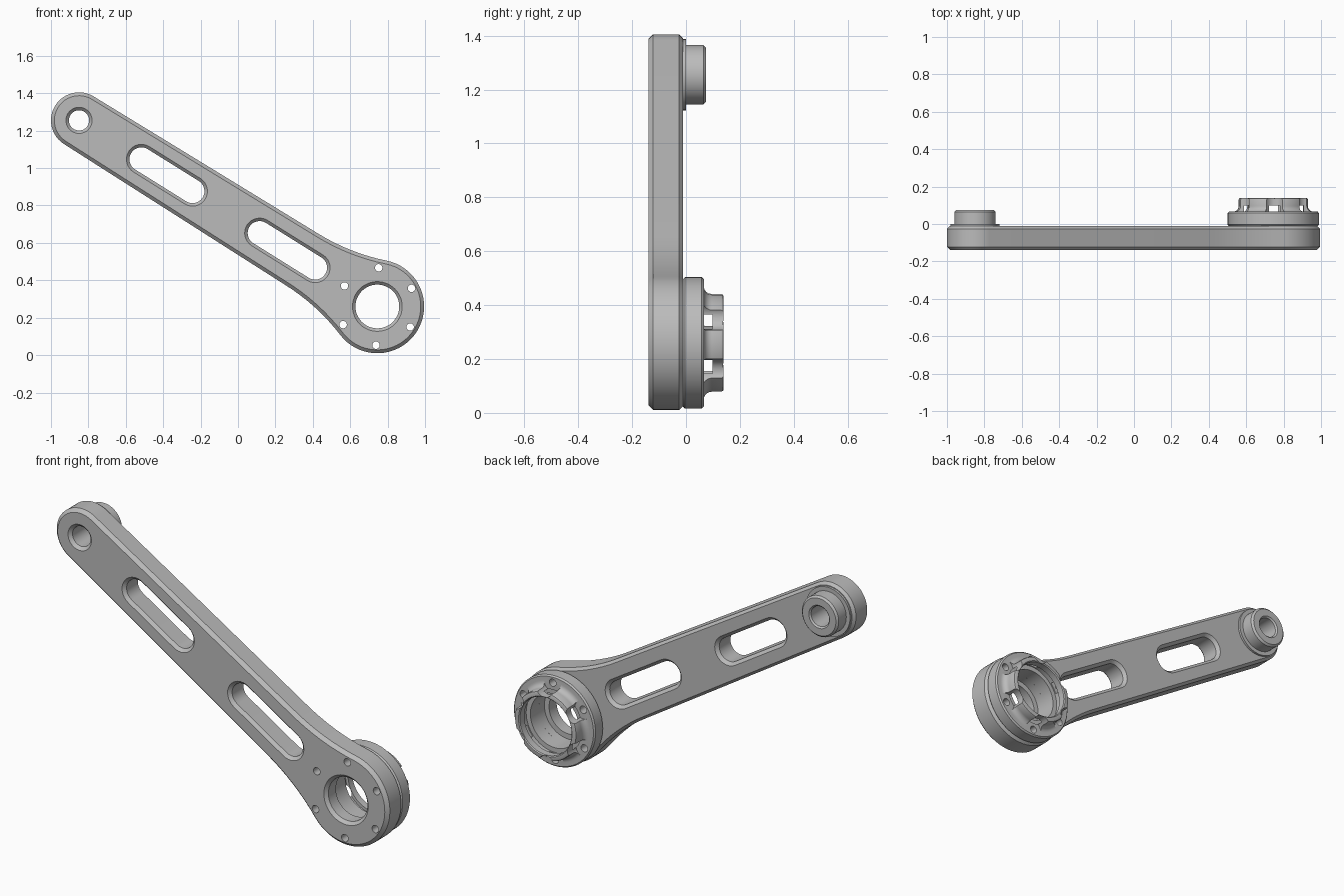
import bpy, bmesh, math
from math import pi, cos, sin, radians, atan2, hypot

if "Cube" in bpy.data.objects:
    bpy.data.objects.remove(bpy.data.objects["Cube"])

SMALL = (-0.85, 1.255)          # small end centre (x, z)
BIG = (0.745, 0.26)             # big end centre (x, z)
L = hypot(BIG[0] - SMALL[0], BIG[1] - SMALL[1])
A = atan2(BIG[1] - SMALL[1], BIG[0] - SMALL[0])

grey = bpy.data.materials.new("machined_grey")
grey.diffuse_color = (0.5, 0.5, 0.5, 1)
grey.use_nodes = True
grey.node_tree.nodes["Principled BSDF"].inputs["Base Color"].default_value = grey.diffuse_color


def world(u, v):
    """Arm coordinates (along, across) to x, z."""
    return SMALL[0] + u * cos(A) - v * sin(A), SMALL[1] + u * sin(A) + v * cos(A)


def loft(name, rings, closed=False):
    """Skin a list of equal-length point rings; cap the ends or close the loop."""
    bm = bmesh.new()
    vs = [[bm.verts.new(p) for p in r] for r in rings]
    n = len(vs[0])
    pairs = list(zip(vs, vs[1:])) + ([(vs[-1], vs[0])] if closed else [])
    for a, b in pairs:
        for i in range(n):
            j = (i + 1) % n
            bm.faces.new((a[i], a[j], b[j], b[i]))
    if not closed:
        bm.faces.new(vs[0])
        bm.faces.new(vs[-1])
    bmesh.ops.recalc_face_normals(bm, faces=bm.faces)
    me = bpy.data.meshes.new(name)
    bm.to_mesh(me)
    bm.free()
    me.materials.append(grey)
    ob = bpy.data.objects.new(name, me)
    bpy.context.collection.objects.link(ob)
    return ob


def lathe(name, centre, profile, closed=False, seg=48):
    """Turn (radius, y) points round a y-axis through centre."""
    return loft(name, [[(centre[0] + r * cos(2 * pi * i / seg), y,
                         centre[1] + r * sin(2 * pi * i / seg)) for i in range(seg)]
                       for r, y in profile], closed)


def cut(ob, cutter):
    m = ob.modifiers.new("cut", 'BOOLEAN')
    m.operation, m.solver, m.object = 'DIFFERENCE', 'EXACT', cutter
    bpy.context.view_layer.objects.active = ob
    bpy.ops.object.modifier_apply(modifier=m.name)
    bpy.data.objects.remove(cutter)


def arc(cx, cy, r, a0, a1, n):
    return [(cx + r * cos(a0 + (a1 - a0) * i / n), cy + r * sin(a0 + (a1 - a0) * i / n))
            for i in range(n + 1)]


# Arm outline, inset by o for the chamfers
U0, V0, RB = 1.40, 0.163, 0.25
RF = ((L - U0) ** 2 + V0 ** 2 - RB ** 2) / (2 * (RB - V0))
TA = atan2(V0 + RF, U0 - L)


def outline(o, y):
    fillet = arc(U0, V0 + RF, RF + o, -pi / 2, TA - pi, 8)
    pts = arc(0, 0, 0.15 - o, 1.5 * pi, 0.5 * pi, 24)
    pts += fillet
    pts += arc(L, 0, RB - o, TA, -TA, 36)[1:-1]
    pts += [(u, -v) for u, v in reversed(fillet)]
    return [(x, y, z) for x, z in (world(u, v) for u, v in pts)]


def slot(u0, u1, r, y):
    pts = arc(u0, 0, r, 1.5 * pi, 0.5 * pi, 16) + arc(u1, 0, r, 0.5 * pi, -0.5 * pi, 16)
    return [(x, y, z) for x, z in (world(u, v) for u, v in pts)]


YF, YB = -0.14, -0.012          # arm front and back
arm = loft("arm", [outline(0.018, YF), outline(0, YF + 0.018),
                   outline(0, YB - 0.014), outline(0.014, YB)])

# Chamfered lightening slots
for u0, u1 in ((0.393, 0.715), (1.138, 1.488)):
    cut(arm, loft("slot_cutter", [slot(u0, u1, r, y) for r, y in (
        (0.09, YF - 0.01), (0.08, YF), (0.064, YF + 0.016),
        (0.064, YB - 0.016), (0.08, YB), (0.09, YB + 0.01))]))

# Pin hole and stepped bearing bore
cut(arm, lathe("pin_cutter", SMALL, [(0.08, YF - 0.01), (0.07, YF), (0.054, YF + 0.016), (0.054, 0.02)]))
cut(arm, lathe("bore_cutter", BIG, [(0.143, YF - 0.01), (0.133, YF), (0.117, YF + 0.016),
                                    (0.117, -0.06), (0.145, -0.06), (0.145, 0.02)]))

# Small end boss on its thin seat
boss = lathe("pin_boss", SMALL, [(0.054, YB), (0.132, YB), (0.132, 0), (0.11, 0), (0.11, 0.065),
                                 (0.1, 0.075), (0.062, 0.075), (0.054, 0.067)], closed=True)

# Bearing housing: flange, concave fillet, crown, inner groove
concave = [(0.215 + 0.03 * cos(t), 0.096 + 0.03 * sin(t))
           for t in (radians(270 - 15 * i) for i in range(7))]
housing = lathe("bearing_housing", BIG, [
    (0.145, YB), (0.236, YB), (0.244, YB + 0.008), (0.244, 0.058), (0.237, 0.066)]
    + concave + [(0.185, 0.13), (0.182, 0.137), (0.175, 0.14), (0.16, 0.14), (0.155, 0.135),
                 (0.155, 0.098), (0.17, 0.098), (0.17, 0.06), (0.145, 0.06)], closed=True, seg=60)

# Six screw holes with head pockets that break into the groove
for k in range(6):
    a = radians(28 + 60 * k)
    c = (BIG[0] + 0.207 * cos(a), BIG[1] + 0.207 * sin(a))
    cut(housing, lathe("pocket_cutter", c, [(0.05, 0.0665), (0.05, 0.2)], seg=32))
    for part in (arm, housing):
        cut(part, lathe("screw_cutter", c, [(0.02, -0.2), (0.02, 0.2)], seg=16))

# Smooth shading with crisp edges
bpy.ops.object.select_all(action='DESELECT')
for ob in (arm, boss, housing):
    ob.select_set(True)
bpy.context.view_layer.objects.active = arm
bpy.ops.object.shade_smooth_by_angle(angle=radians(30))
